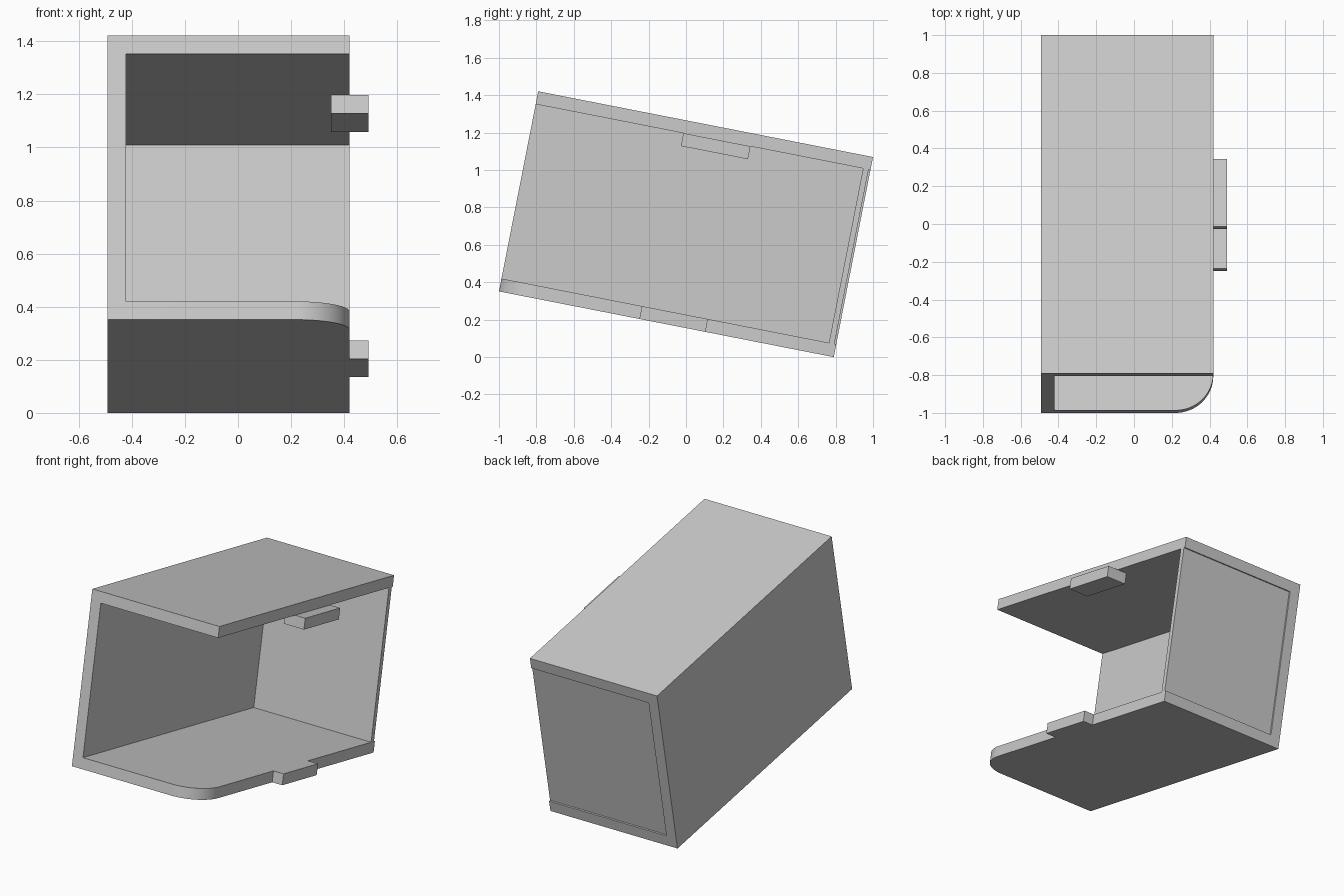
import bpy, bmesh, math
from mathutils import Matrix, Vector

cube = bpy.data.objects.get("Cube")
if cube:
    bpy.data.objects.remove(cube, do_unlink=True)

grey = bpy.data.materials.new("plain grey")
grey.use_nodes = True
grey.diffuse_color = (0.6, 0.6, 0.6, 1)
grey.node_tree.nodes["Principled BSDF"].inputs["Base Color"].default_value = (0.6, 0.6, 0.6, 1)

# Casing size before tilting: x across, y deep, z high
LEFT, RIGHT, TAB = -0.492, 0.42, 0.492
DEPTH, HEIGHT, WALL = 1.824, 1.09, 0.07
TILT = math.radians(11.1)
POSE = Matrix.Translation((0, -1, DEPTH * math.sin(TILT))) @ Matrix.Rotation(-TILT, 4, 'X')


def prism(name, profile, y0, y1, round_corner=0):
    """Extrude an x-z profile along y, optionally rounding the lower front corner."""
    bm = bmesh.new()
    face = bm.faces.new([bm.verts.new((x, y0, z)) for x, z in profile])
    ext = bmesh.ops.extrude_face_region(bm, geom=[face])["geom"]
    bmesh.ops.translate(bm, vec=(0, y1 - y0, 0),
                        verts=[g for g in ext if isinstance(g, bmesh.types.BMVert)])
    if round_corner:
        mid = Vector((RIGHT, y0, WALL / 2))
        edges = [e for e in bm.edges
                 if ((e.verts[0].co + e.verts[1].co) / 2 - mid).length < 1e-4]
        bmesh.ops.bevel(bm, geom=edges, offset=round_corner, segments=16,
                        profile=0.5, affect='EDGES')
    bmesh.ops.recalc_face_normals(bm, faces=bm.faces)
    mesh = bpy.data.meshes.new(name)
    bm.to_mesh(mesh)
    bm.free()
    mesh.materials.append(grey)
    obj = bpy.data.objects.new(name, mesh)
    bpy.context.collection.objects.link(obj)
    obj.matrix_world = POSE
    return obj


def box(name, x0, x1, y0, y1, z0, z1):
    return prism(name, [(x0, z0), (x1, z0), (x1, z1), (x0, z1)], y0, y1)


# Floor, side wall and roof in one C-shaped shell with a rounded floor corner
inner = LEFT + WALL
shell = prism("casing_shell", [(LEFT, 0), (RIGHT, 0), (RIGHT, WALL), (inner, WALL),
                               (inner, HEIGHT - WALL), (RIGHT, HEIGHT - WALL),
                               (RIGHT, HEIGHT), (LEFT, HEIGHT)], 0, DEPTH, 0.2)

# Slightly recessed back panel
box("back_panel", inner, RIGHT, DEPTH - 0.04, DEPTH - 0.01, WALL, HEIGHT - WALL)

# Locating tabs along the open side
box("floor_tab", RIGHT, TAB, 0.765, 1.125, 0, WALL)
box("roof_tab", RIGHT - WALL, TAB, 0.805, 1.17, HEIGHT - 2 * WALL, HEIGHT - WALL)

# Smooth only the rounded corner
bpy.ops.object.select_all(action='DESELECT')
shell.select_set(True)
bpy.context.view_layer.objects.active = shell
bpy.ops.object.shade_smooth_by_angle(angle=math.radians(30))
